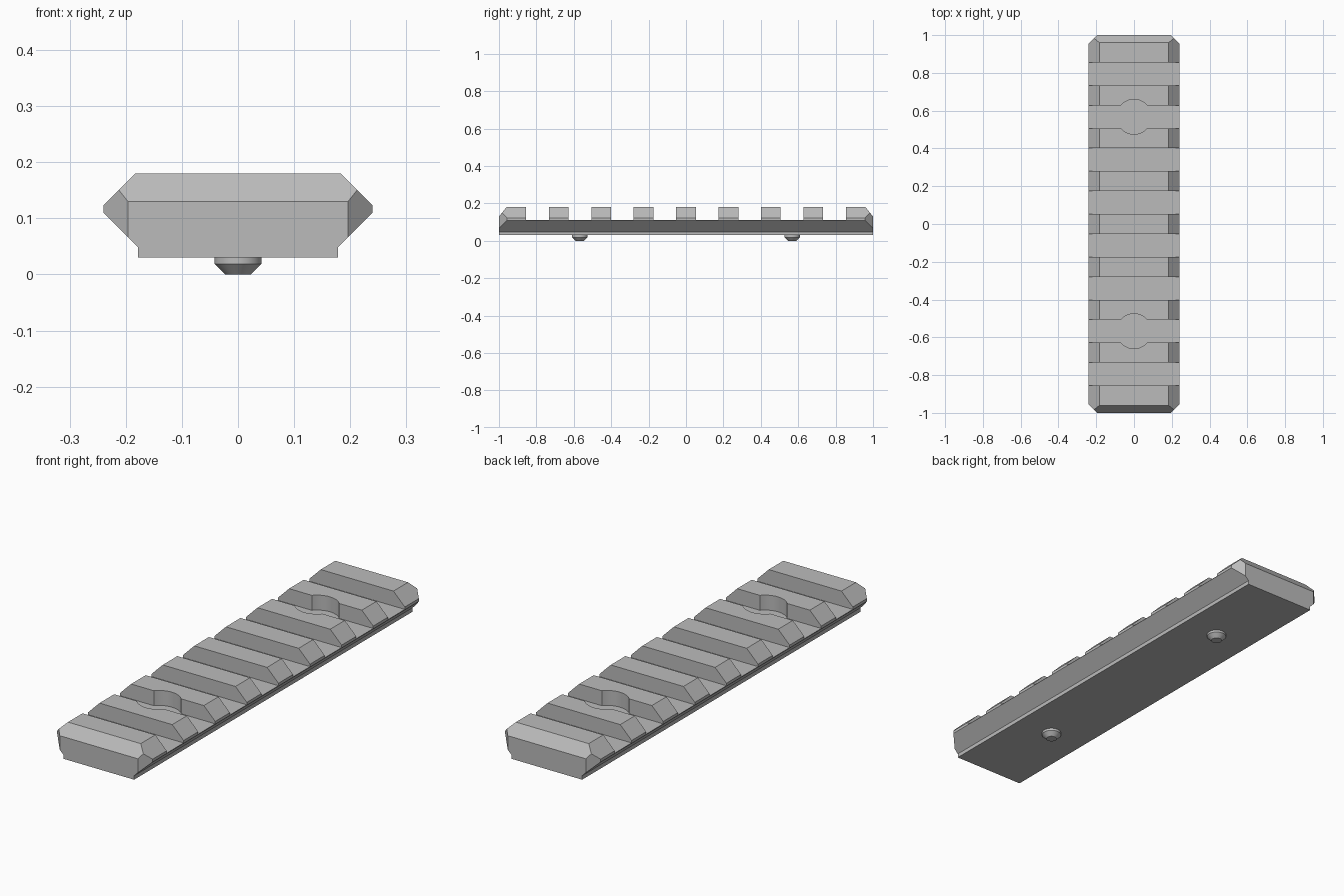
import bpy, bmesh, math
from mathutils import Vector

if "Cube" in bpy.data.objects:
    bpy.data.objects.remove(bpy.data.objects["Cube"])

metal = bpy.data.materials.new("grey metal")
metal.use_nodes = True
colour = (0.5, 0.5, 0.5, 1)
metal.diffuse_color = colour
metal.node_tree.nodes["Principled BSDF"].inputs["Base Color"].default_value = colour

SLOT_HALF, SLOT_FLOOR, PITCH = 0.061, 0.112, 0.227
BORE_RADIUS, BORE_Y = 0.092, 2.5 * PITCH


def make_object(name, bm):
    bmesh.ops.recalc_face_normals(bm, faces=bm.faces[:])
    mesh = bpy.data.meshes.new(name)
    bm.to_mesh(mesh)
    bm.free()
    mesh.materials.append(metal)
    obj = bpy.data.objects.new(name, mesh)
    bpy.context.collection.objects.link(obj)
    return obj


def extrude_outline(bm, points, offset):
    face = bm.faces.new([bm.verts.new(p) for p in points])
    grown = bmesh.ops.extrude_face_region(bm, geom=[face])["geom"]
    bmesh.ops.translate(bm, vec=offset, verts=[v for v in grown if isinstance(v, bmesh.types.BMVert)])


def slice_off(bm, point, normal):
    geom = bm.verts[:] + bm.edges[:] + bm.faces[:]
    cut = bmesh.ops.bisect_plane(bm, geom=geom, plane_co=point, plane_no=normal, clear_outer=True)
    edges = [e for e in cut["geom_cut"] if isinstance(e, bmesh.types.BMEdge)]
    bmesh.ops.contextual_create(bm, geom=edges)


# Rail body: angled section swept along its length
half = [(0.178, 0.03), (0.178, 0.048), (0.24, 0.11), (0.24, 0.123), (0.183, 0.18)]
section = half + [(-x, z) for x, z in reversed(half)]
bm = bmesh.new()
extrude_outline(bm, [(x, -1, z) for x, z in section], Vector((0, 2, 0)))

# Chamfered ends and corners
for end in (-1, 1):
    slice_off(bm, (0, end, 0.13), (0, end * 0.05, 0.04))
    for side in (-1, 1):
        slice_off(bm, (side * 0.196, end, 0), (side, end, 0))
rail = make_object("rail", bm)


# Cross slots; two of them widen into a round clearance for a screw
def slot_outline(y, bored):
    points = []
    for s in (-1, 1):
        points.append((s * -0.4, y + s * SLOT_HALF, SLOT_FLOOR))
        if bored:
            start = math.asin(SLOT_HALF / BORE_RADIUS)
            for i in range(17):
                a = math.pi - start - (math.pi - 2 * start) * i / 16
                points.append((s * BORE_RADIUS * math.cos(a), y + s * BORE_RADIUS * math.sin(a), SLOT_FLOOR))
        points.append((s * 0.4, y + s * SLOT_HALF, SLOT_FLOOR))
    return points


bm = bmesh.new()
for i in range(8):
    extrude_outline(bm, slot_outline((i - 3.5) * PITCH, i in (1, 6)), Vector((0, 0, 0.2)))
cutter = make_object("slot_cutter", bm)
cutter.hide_render = True

cut = rail.modifiers.new("slots", "BOOLEAN")
cut.operation = "DIFFERENCE"
cut.solver = "EXACT"
cut.object = cutter
bpy.context.view_layer.update()
carved = bpy.data.meshes.new_from_object(rail.evaluated_get(bpy.context.evaluated_depsgraph_get()))
rail.modifiers.clear()
rail.data = carved
bpy.data.objects.remove(cutter)

# Screw tips under the rail: short cylinder with a tapered point
for name, y in (("front_screw_tip", -BORE_Y), ("back_screw_tip", BORE_Y)):
    bm = bmesh.new()
    for r1, r2, low, high in ((0.023, 0.042, 0, 0.019), (0.042, 0.042, 0.019, 0.035)):
        ring = bmesh.ops.create_cone(bm, segments=32, radius1=r1, radius2=r2, depth=high - low, cap_ends=True)
        bmesh.ops.translate(bm, vec=(0, y, (low + high) / 2), verts=ring["verts"])
    # Drop the caps hidden where the two rings meet
    hidden = [f for f in bm.faces if all(abs(v.co.z - 0.019) < 1e-4 for v in f.verts)]
    bmesh.ops.delete(bm, geom=hidden, context="FACES")
    bmesh.ops.remove_doubles(bm, verts=bm.verts[:], dist=1e-4)
    make_object(name, bm)

# Smooth only the round walls
for obj in bpy.context.collection.objects:
    if obj.name == "rail" or obj.name.endswith("screw_tip"):
        bpy.ops.object.select_all(action="DESELECT")
        obj.select_set(True)
        bpy.context.view_layer.objects.active = obj
        bpy.ops.object.shade_smooth_by_angle(angle=math.radians(25))
